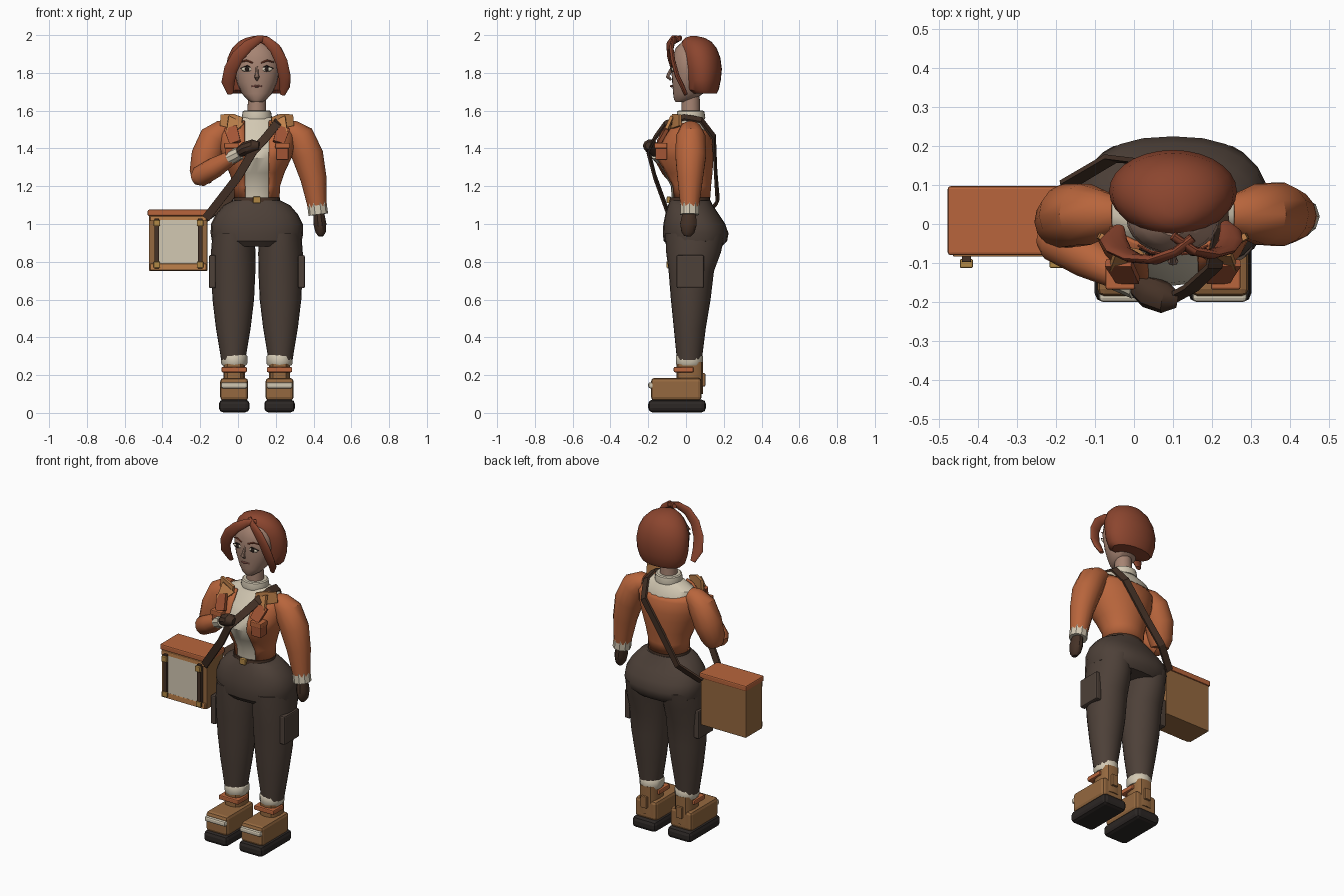
import bpy, bmesh, math
from mathutils import Vector

CX = 0.10  # body centre line


def mat(name, rgb):
    m = bpy.data.materials.new(name)
    m.diffuse_color = (*rgb, 1)
    return m


ORANGE = mat("orange", (.48, .13, .045))
RUST = mat("rust", (.36, .09, .035))
TAN = mat("tan", (.52, .22, .07))
CREAM = mat("cream", (.65, .58, .45))
BROWN = mat("trouser_brown", (.075, .052, .04))
STRAP = mat("strap_brown", (.06, .032, .02))
LEATHER = mat("leather", (.30, .14, .05))
SOLE = mat("sole", (.025, .02, .018))
HAIR = mat("hair_red", (.26, .06, .028))
SKIN = mat("skin", (.38, .23, .17))
GOLD = mat("gold", (.45, .25, .06))
DARK = mat("dark", (.02, .012, .01))
LIP = mat("lip", (.35, .13, .10))


def finish(name, bm, m, smooth=35):
    bmesh.ops.recalc_face_normals(bm, faces=bm.faces)
    me = bpy.data.meshes.new(name)
    bm.to_mesh(me)
    bm.free()
    ob = bpy.data.objects.new(name, me)
    bpy.context.collection.objects.link(ob)
    me.materials.append(m)
    if smooth:
        bpy.ops.object.select_all(action='DESELECT')
        ob.select_set(True)
        bpy.context.view_layer.objects.active = ob
        bpy.ops.object.shade_smooth_by_angle(angle=math.radians(smooth))
    return ob


def skin_rings(name, rings, m, closed=True, smooth=35):
    bm = bmesh.new()
    vs = [[bm.verts.new(p) for p in r] for r in rings]
    n = len(vs[0])
    for a, b in zip(vs, vs[1:]):
        for i in range(n if closed else n - 1):
            j = (i + 1) % n
            bm.faces.new((a[i], a[j], b[j], b[i]))
    if closed:
        bm.faces.new(vs[0])
        bm.faces.new(vs[-1])
    return finish(name, bm, m, smooth)


def loft(name, secs, m, n=24, cx=CX, gap=0, grow=0, tilt=0, power=1.0):
    """Stacked ellipses (z, half width, y front, y back), optionally open at the front."""
    rings = []
    for k, (z, hw, y0, y1) in enumerate(secs):
        hw, y0, y1 = hw + grow, y0 - grow, y1 + grow
        g = math.asin(min(.9, gap / hw))
        r = []
        for i in range(n):
            t = g + (2 * math.pi - 2 * g) * i / (n - 1 if gap else n)
            s, c = math.sin(t), -math.cos(t)
            s, c = (math.copysign(abs(v) ** power, v) for v in (s, c))
            y = (y0 + y1) / 2 + (y1 - y0) / 2 * c
            r.append((cx + hw * s, y, z - (tilt * y if k == len(secs) - 1 else 0)))
        rings.append(r)
    return skin_rings(name, rings, m, not gap)


def tube(name, pts, m, n=14, ref=(0, 1, 0), centre=None, smooth=35):
    """Sweep along points (x, y, z, half width, half depth); n=4 gives a flat band."""
    P = [Vector(p[:3]) for p in pts]
    rings = []
    for i, p in enumerate(P):
        t = (P[min(i + 1, len(P) - 1)] - P[max(i - 1, 0)]).normalized()
        r = p - Vector(centre) if centre else Vector(ref)
        u = t.cross(r).normalized()
        v = u.cross(t)
        a, b = pts[i][3], pts[i][-1]
        k, ph = (math.sqrt(2), math.pi / 4) if n == 4 else (1, 0)
        rings.append([p + u * a * k * math.cos(ph + 2 * math.pi * j / n)
                      + v * b * k * math.sin(ph + 2 * math.pi * j / n) for j in range(n)])
    return skin_rings(name, rings, m, True, smooth)


def box(name, x0, x1, y0, y1, z0, z1, m, bevel=0.0):
    bm = bmesh.new()
    bmesh.ops.create_cube(bm, size=1)
    for v in bm.verts:
        v.co = ((x0 + x1) / 2 + v.co.x * (x1 - x0), (y0 + y1) / 2 + v.co.y * (y1 - y0),
                (z0 + z1) / 2 + v.co.z * (z1 - z0))
    if bevel:
        bmesh.ops.bevel(bm, geom=bm.edges[:], offset=bevel, segments=2, profile=.5, affect='EDGES')
    return finish(name, bm, m, 0)


def ball(name, c, r, m):
    bm = bmesh.new()
    bmesh.ops.create_uvsphere(bm, u_segments=16, v_segments=10, radius=1)
    for v in bm.verts:
        v.co = [c[i] + v.co[i] * r[i] for i in range(3)]
    return finish(name, bm, m)


# torso, open jacket, collar, belt
torso = [(1.12, .112, -.075, .12), (1.2, .115, -.08, .125), (1.27, .138, -.115, .133),
         (1.35, .175, -.158, .138), (1.4, .19, -.15, .138), (1.47, .195, -.11, .13),
         (1.53, .165, -.06, .11)]
loft("sweater", torso + [(1.565, .09, -.04, .085)], CREAM)
jacket = loft("jacket", [(1.14, .113, -.075, .122)] + torso[1:], ORANGE, gap=.066, grow=.008, tilt=.3)
jacket.modifiers.new("thickness", 'SOLIDIFY').thickness = .012
loft("sweater_collar", [(1.555, .078, -.05, .1), (1.565, .08, -.052, .102),
                        (1.595, .075, -.047, .097), (1.6, .068, -.04, .09)], CREAM)
loft("belt", [(1.11, .125, -.09, .13), (1.14, .122, -.087, .127)], STRAP)
box("belt_buckle", .08, .12, -.102, -.08, 1.11, 1.145, GOLD, .004)

# trousers
loft("trouser_hips", [(.88, .2, -.09, .19), (.91, .238, -.118, .218), (.95, .245, -.123, .225),
                      (1.0, .243, -.12, .208), (1.05, .218, -.11, .175), (1.1, .175, -.095, .142),
                      (1.125, .125, -.085, .13)], BROWN, power=.85)
for s, side in ((-1, "right"), (1, "left")):
    leg = CX + s * .125
    loft(side + "_trouser_leg", [(.28, .064, -.048, .083), (.33, .072, -.053, .09),
                                 (.45, .092, -.065, .105), (.6, .11, -.08, .13),
                                 (.75, .117, -.092, .148), (.85, .118, -.105, .185),
                                 (.95, .11, -.11, .205)], BROWN, cx=leg)
    x0, x1 = sorted((CX + s * .218, CX + s * .254))
    box(side + "_cargo_pocket", x0, x1, -.05, .095, .66, .835, BROWN, .008)

    # boots
    f = CX + s * .12
    box(side + "_boot_sole", f - .081, f + .081, -.2, .105, .003, .07, SOLE, .022)
    box(side + "_boot_foot", f - .074, f + .074, -.185, .082, .065, .185, LEATHER, .018)
    box(side + "_boot_toe_band", f - .07, f + .07, -.2, -.168, .13, .162, CREAM, .01)
    loft(side + "_boot_shaft", [(.1, .056, -.05, .09), (.27, .056, -.05, .09)], LEATHER, 12, f, power=.7)
    box(side + "_boot_strap", f - .067, f + .067, -.065, .04, .215, .243, ORANGE, .006)
    box(side + "_boot_heel_tab", f - .02, f + .02, .075, .102, .14, .21, LEATHER, .004)
    loft(side + "_sock_cuff", [(.25, .062, -.048, .085), (.262, .069, -.054, .09),
                               (.3, .069, -.054, .09), (.312, .06, -.046, .083)], CREAM, 12, f)

    # jacket details
    box(side + "_chest_pocket", CX + s * .135 - .032, CX + s * .135 + .032, -.162, -.1, 1.34, 1.41, RUST, .005)
    box(side + "_pocket_flap", CX + s * .135 - .038, CX + s * .135 + .038, -.168, -.1, 1.40, 1.43, ORANGE, .005)
    tube(side + "_lapel", [(CX + s * .14, -.1, 1.51, .035, .01), (CX + s * .115, -.145, 1.43, .03, .01)], RUST, 4)
    tube(side + "_jacket_collar", [(CX + s * .19, -.03, 1.55, .03, .008), (CX + s * .13, -.065, 1.545, .038, .008),
                                   (CX + s * .08, -.075, 1.535, .03, .008)], TAN, 4)
    tube(side + "_collar_point", [(CX + s * .11, -.075, 1.55, .045, .008),
                                  (CX + s * .15, -.115, 1.475, .015, .008)], TAN, 4)

# hanging left arm
tube("left_sleeve", [(.25, .025, 1.495, .05), (.28, .025, 1.49, .062), (.325, .025, 1.46, .08),
                     (.37, .025, 1.36, .083), (.40, .022, 1.24, .069), (.42, .02, 1.09, .05)], ORANGE)
tube("left_cuff", [(.417, .02, 1.112, .052), (.425, .019, 1.05, .052)], CREAM, 10)
tube("left_hand", [(.426, .018, 1.07, .028, .035), (.434, .013, 1.0, .034, .046),
                   (.438, .01, .955, .027, .036), (.439, .008, .935, .012, .018)], STRAP, 10)

# bent right arm holding the strap
tube("right_upper_sleeve", [(-.05, .025, 1.495, .05), (-.08, .025, 1.49, .062), (-.125, .025, 1.455, .08),
                            (-.165, .022, 1.36, .083), (-.187, .005, 1.27, .07),
                            (-.192, -.005, 1.225, .05)], ORANGE)
tube("right_forearm_sleeve", [(-.235, -.03, 1.235, .03), (-.205, -.04, 1.25, .055),
                              (-.12, -.085, 1.30, .054), (-.03, -.135, 1.355, .037)], ORANGE, ref=(0, 0, 1))
tube("right_cuff", [(-.045, -.13, 1.35, .04), (.01, -.158, 1.378, .037)], CREAM, 10, ref=(0, 0, 1))
tube("right_hand", [(0, -.152, 1.375, .026), (.04, -.175, 1.40, .042, .036), (.08, -.19, 1.415, .04, .034),
                    (.112, -.195, 1.415, .02)], STRAP, 10, ref=(0, 0, 1))

# shoulder strap loop
strap = [(-.17, -.085, 1.03), (0, -.165, 1.25), (.08, -.2, 1.385), (.145, -.165, 1.455), (.205, -.11, 1.53),
         (.225, -.01, 1.565), (.215, .08, 1.55), (.185, .148, 1.46), (.05, .157, 1.27), (-.06, .168, 1.12),
         (-.175, .1, 1.03)]
tube("shoulder_strap", [(*p, .022, .006) for p in strap], STRAP, 4, centre=(.05, .02, 1.3), smooth=0)

# carry box
box("box_body", -.472, -.162, -.072, .09, .752, 1.05, LEATHER, .004)
box("box_lid", -.478, -.156, -.08, .097, 1.042, 1.076, ORANGE, .007)
box("box_front_panel", -.42, -.208, -.084, -.07, .79, 1.02, CREAM)
box("box_bottom_rail", -.465, -.168, -.084, -.07, .755, .79, TAN, .004)
box("box_top_rail", -.465, -.168, -.084, -.07, 1.015, 1.042, TAN, .004)
for side, x in (("outer", -.43), ("inner", -.2)):
    box(side + "_box_band", x - .012, x + .012, -.098, -.07, .765, 1.03, STRAP, .003)
    for end, z in (("upper", 1.005), ("lower", .785)):
        box(f"{side}_{end}_box_clip", x - .017, x + .017, -.113 if end == "upper" else -.104, -.09,
            z - .016, z + .016, GOLD, .004)

# neck, head and face
loft("neck", [(1.56, .05, -.025, .075), (1.7, .047, -.022, .072)], SKIN)
loft("face", [(1.645, .028, -.055, .01), (1.66, .052, -.064, .05), (1.69, .08, -.068, .09), (1.75, .106, -.073, .1),
              (1.82, .12, -.078, .11), (1.88, .115, -.073, .11), (1.93, .09, -.055, .1),
              (1.955, .05, -.03, .08)], SKIN)
tube("nose", [(CX, -.072, 1.835, .006, .005), (CX, -.09, 1.795, .009, .01), (CX, -.097, 1.78, .014, .01),
              (CX, -.078, 1.762, .006, .006)], SKIN, 8, ref=(0, 1, .3))
tube("lips", [(CX - .028, -.07, 1.729, .003), (CX, -.078, 1.73, .007), (CX + .028, -.07, 1.729, .003)], LIP, 8)
for s, side in ((-1, "right"), (1, "left")):
    ex = CX + s * .052
    ball(side + "_eye", (ex, -.068, 1.82), (.03, .01, .014), CREAM)
    ball(side + "_iris", (ex, -.076, 1.82), (.011, .006, .012), DARK)
    tube(side + "_upper_lid", [(ex - .034, -.064, 1.822, .003), (ex, -.077, 1.837, .004),
                               (ex + .034, -.064, 1.822, .003)], DARK, 6)
    tube(side + "_eyebrow", [(CX + s * .022, -.077, 1.853, .004), (CX + s * .055, -.072, 1.866, .005),
                             (CX + s * .09, -.055, 1.856, .003)], HAIR, 6)

# bobbed hair and the two fringe locks
loft("hair", [(1.69, .125, .03, .162), (1.71, .145, .0, .173), (1.76, .16, -.012, .184), (1.82, .164, -.022, .19),
              (1.88, .155, -.03, .182), (1.93, .132, -.03, .163), (1.965, .098, -.022, .135),
              (1.985, .06, -.005, .1), (1.994, .022, .02, .06)], HAIR, 28)
tube("right_fringe_lock", [(.15, -.035, 1.982, .014, .012), (.11, -.07, 1.978, .022, .012),
                           (.055, -.092, 1.945, .03, .012), (.0, -.088, 1.89, .034, .012),
                           (-.038, -.068, 1.82, .036, .012), (-.053, -.04, 1.75, .035, .012),
                           (-.04, -.01, 1.69, .016, .01)], HAIR, 12)
tube("left_fringe_lock", [(.1, -.03, 1.985, .014, .012), (.15, -.068, 1.97, .024, .012),
                          (.195, -.078, 1.93, .03, .012), (.23, -.068, 1.86, .032, .012),
                          (.247, -.045, 1.78, .032, .012), (.248, -.02, 1.73, .028, .012),
                          (.235, 0, 1.685, .014, .01)], HAIR, 12)
